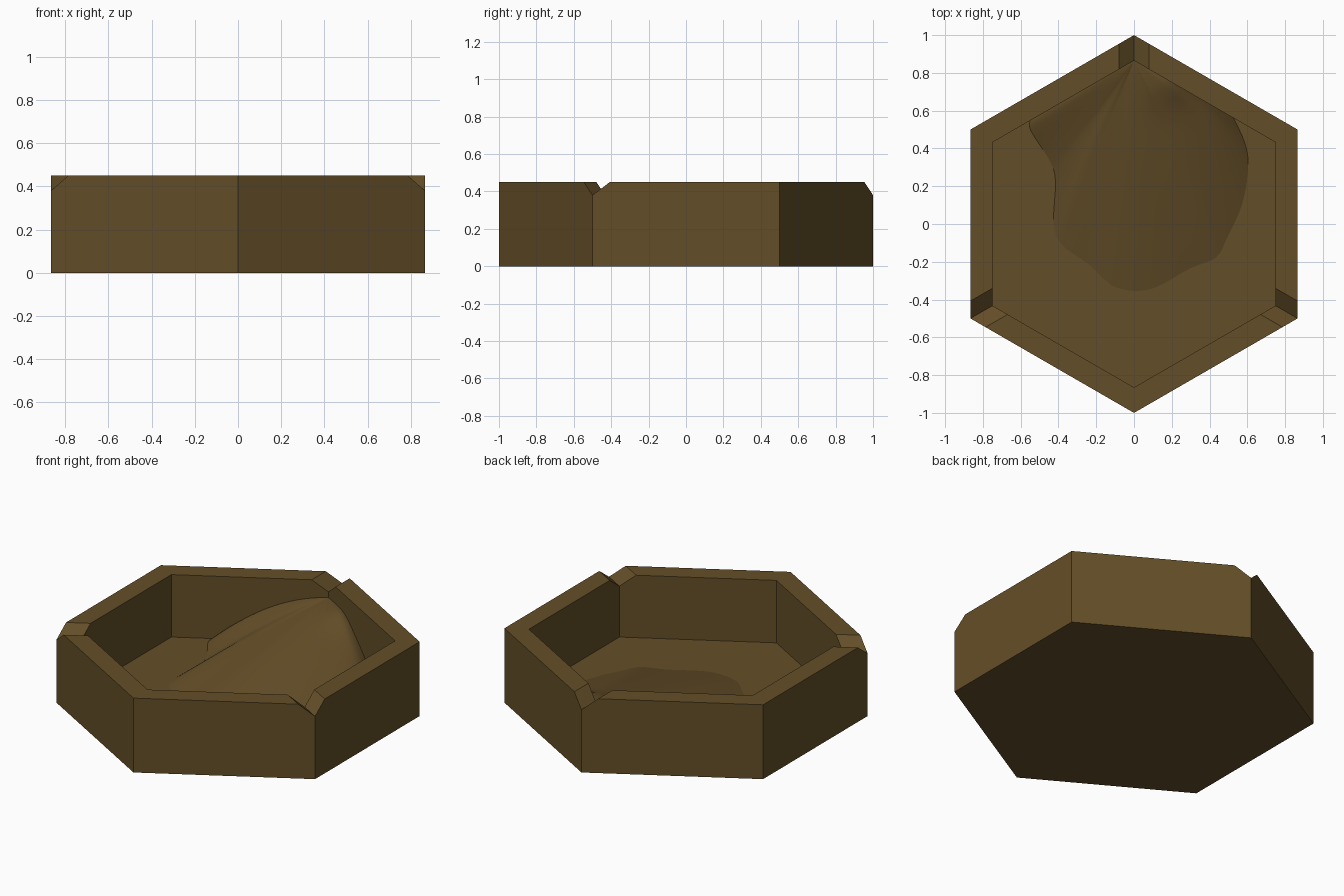
import bpy, bmesh, math
from mathutils import Vector

if "Cube" in bpy.data.objects:
    bpy.data.objects.remove(bpy.data.objects["Cube"])

mat = bpy.data.materials.new("brown")
mat.diffuse_color = (0.127, 0.076, 0.021, 1)
mat.use_nodes = True
mat.node_tree.nodes["Principled BSDF"].inputs["Base Color"].default_value = mat.diffuse_color


def make_object(name, bm):
    bmesh.ops.recalc_face_normals(bm, faces=bm.faces)
    mesh = bpy.data.meshes.new(name)
    bm.to_mesh(mesh)
    bm.free()
    mesh.materials.append(mat)
    obj = bpy.data.objects.new(name, mesh)
    bpy.context.collection.objects.link(obj)
    return obj


def prism(name, profile, offset):
    """Extrude a closed 3D profile along an offset."""
    bm = bmesh.new()
    face = bm.faces.new([bm.verts.new(p) for p in profile])
    top = bmesh.ops.extrude_face_region(bm, geom=[face], use_keep_orig=True)["geom"]
    bmesh.ops.translate(bm, vec=offset,
                        verts=[v for v in top if isinstance(v, bmesh.types.BMVert)])
    return make_object(name, bm)


def hexagon(r, z):
    return [(r * math.sin(i * math.pi / 3), r * math.cos(i * math.pi / 3), z) for i in range(6)]


FLOOR = 0.072
# Hexagonal tray
tray = prism("hexagonal_tray", hexagon(1, 0), (0, 0, 0.45))
cutters = [prism("cavity_cutter", hexagon(0.865, FLOOR), (0, 0, 1))]

# V notches in every other corner
for i in range(3):
    a = math.radians(90 + 120 * i)
    out, side = Vector((math.cos(a), math.sin(a), 0)), Vector((-math.sin(a), math.cos(a), 0))
    start, up = out * 0.6, Vector((0, 0, 1))
    profile = [start + up * 0.38,
               start + side * 0.16 + up * 0.52,
               start - side * 0.16 + up * 0.52]
    cutters.append(prism("notch_cutter", profile, out * 0.7))

bpy.context.view_layer.objects.active = tray
for c in cutters:
    mod = tray.modifiers.new("cut", "BOOLEAN")
    mod.object, mod.operation, mod.solver = c, "DIFFERENCE", "EXACT"
    bpy.ops.object.modifier_apply(modifier=mod.name)
for c in cutters:
    bpy.data.objects.remove(c)

# Mound heaped in the back corner: rays from the corner to its outline (x, y, profile power)
outline = [(-.553, .546, 2), (-.55, .49, 1.9), (-.45, .33, 1.6), (-.42, .22, 1.4), (-.43, 0, 1.2),
           (-.39, -.12, 1.1), (-.24, -.23, 1.1), (-.12, -.34, 1.1), (0, -.37, 1.1),
           (.12, -.35, 1.1), (.3, -.25, 1.15), (.44, -.19, 1.2), (.5, -.08, 1.3), (.58, .1, 1.4),
           (.61, .3, 1.6), (.59, .43, 1.8), (.53, .559, 2)]
SUB, RINGS = 4, 28
rays = []
for i in range(len(outline) - 1):
    p = [Vector(outline[max(0, min(len(outline) - 1, i + k))]) for k in (-1, 0, 1, 2)]
    for s in range(SUB):
        t = s / SUB
        rays.append(0.5 * (2 * p[1] + (p[2] - p[0]) * t
                           + (2 * p[0] - 5 * p[1] + 4 * p[2] - p[3]) * t * t
                           + (3 * p[1] - p[0] - 3 * p[2] + p[3]) * t ** 3))
rays.append(Vector(outline[-1]))

bm = bmesh.new()
apex = bm.verts.new((0, 0.865, 0.345))
rows = []
for r in rays:
    row = [apex]
    for j in range(1, RINGS + 1):
        t = j / RINGS
        x, y = r.x * t, 0.865 + (r.y - 0.865) * t
        bump = 0.035 * math.exp(-((x - 0.19) ** 2 + (y - 0.74) ** 2) / 0.015) * (1 - t)
        z = FLOOR - 0.004 + 0.277 * (1 - t ** r.z) + bump
        row.append(bm.verts.new((x, y, z)))
    rows.append(row)
for a, b in zip(rows, rows[1:]):
    bm.faces.new((apex, a[1], b[1]))
    for j in range(1, RINGS):
        bm.faces.new((a[j], a[j + 1], b[j + 1], b[j]))
mound = make_object("mound", bm)
for f in mound.data.polygons:
    f.use_smooth = True
if mound.data.polygons[0].normal.z < 0:
    mound.data.flip_normals()
